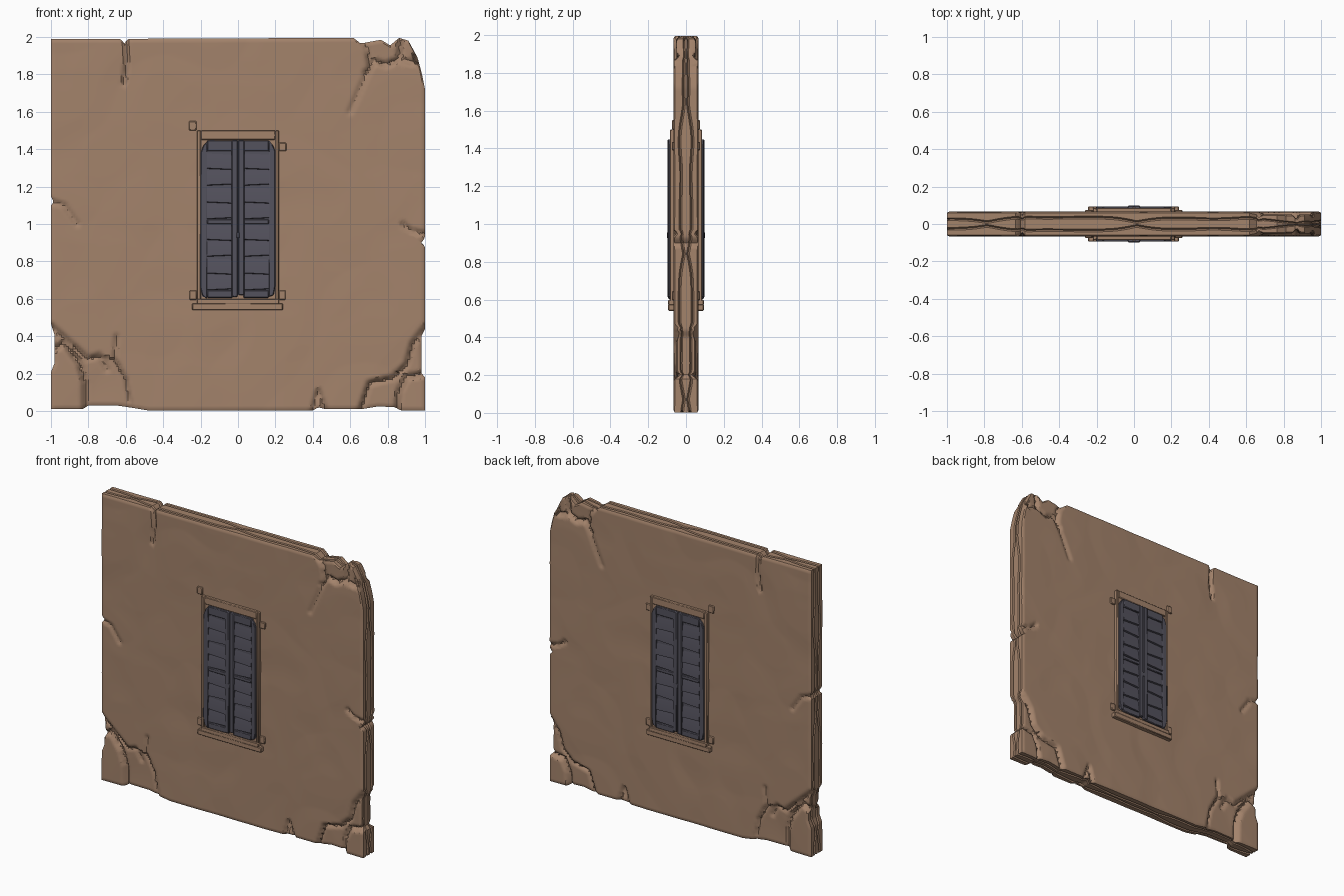
import bpy, bmesh, math
from mathutils import Vector, noise
from mathutils.geometry import intersect_point_line

if "Cube" in bpy.data.objects:
    bpy.data.objects.remove(bpy.data.objects["Cube"])


def material(name, rgb):
    m = bpy.data.materials.new(name)
    m.diffuse_color = (*rgb, 1)
    m.use_nodes = True
    m.node_tree.nodes["Principled BSDF"].inputs["Base Color"].default_value = m.diffuse_color
    return m


PLASTER = material("tan plaster", (0.37, 0.228, 0.148))
SHUTTER = material("slate grey wood", (0.088, 0.084, 0.11))


def finish(name, bm, mat, angle=35):
    bmesh.ops.recalc_face_normals(bm, faces=bm.faces)
    me = bpy.data.meshes.new(name)
    bm.to_mesh(me)
    bm.free()
    me.materials.append(mat)
    for p in me.polygons:
        p.use_smooth = True
    me.set_sharp_from_angle(angle=math.radians(angle))
    ob = bpy.data.objects.new(name, me)
    bpy.context.collection.objects.link(ob)
    return ob


def lerp_table(table, t):
    for (a, va), (b, vb) in zip(table, table[1:]):
        if t <= b:
            return va + (vb - va) * max(0, t - a) / (b - a)
    return table[-1][1]


# ---- wall silhouette: broken edges ----
TOP = [(-1, 1.99), (-.62, 1.99), (-.6, 1.965), (-.58, 1.99), (.65, 1.995), (.69, 1.965),
       (.8, 1.985), (.85, 1.955), (.9, 1.995), (.95, 1.98), (1, 1.89)]
BOTTOM = [(-1, .01), (-.83, .01), (-.8, .03), (-.65, .03), (-.55, .015), (-.48, .003),
          (.4, .003), (.43, .02), (.47, .01), (.66, .01), (.75, .025), (.84, .02), (.87, .003), (1, .003)]
LEFT = [(0, -1), (.2, -1), (.25, -.98), (.4, -.98), (.46, -1), (1.1, -1), (1.12, -.985), (1.15, -1), (2, -1)]
RIGHT = [(0, 1), (.19, 1), (.21, .98), (.42, .98), (.46, 1), (.93, 1), (.95, .98), (.98, 1),
         (1.82, 1), (1.9, .985), (2, .96)]

# ---- cracks on the face: points, half width, depth ----
CRACKS = [
    ([(-.6, 2), (-.595, 1.87), (-.61, 1.75)], .018, .018),
    ([(.64, 2), (.69, 1.93), (.7, 1.82), (.66, 1.74), (.6, 1.6)], .022, .012),
    ([(.68, 1.8), (.73, 1.87), (.79, 1.85), (.86, 1.88), (.87, 2)], .02, .025),
    ([(.86, 1.88), (.93, 1.86), (.97, 1.93)], .02, .02),
    ([(-1, 1.12), (-.93, 1.1), (-.86, 1.0)], .02, .014),
    ([(-1, .46), (-.93, .4), (-.8, .28), (-.74, .3), (-.7, .22)], .02, .015),
    ([(-.99, .33), (-.93, .36), (-.85, .25), (-.82, .15), (-.82, 0)], .022, .025),
    ([(-.65, .4), (-.66, .28), (-.6, .17), (-.57, .03)], .018, .014),
    ([(1, .45), (.93, .36), (.9, .25), (.83, .18), (.7, .15), (.65, 0)], .02, .018),
    ([(1, .2), (.9, .18), (.86, .1), (.85, 0)], .022, .025),
    ([(.4, 0), (.43, .11), (.47, 0)], .018, .02),
    ([(1, .95), (.93, .96), (.88, 1.0)], .018, .018),
]
# ---- areas where the plaster has fallen away ----
PATCHES = [
    [(-1, .46), (-.93, .4), (-.8, .28), (-.74, .3), (-.66, .28), (-.6, .17), (-.57, 0),
     (-.82, 0), (-.82, .15), (-.85, .25), (-.93, .36), (-1, .3)],
    [(1.01, .45), (.93, .36), (.9, .25), (.83, .18), (.7, .15), (.65, 0), (.85, 0), (.86, .1), (.9, .18), (1.01, .2)],
    [(.64, 2), (.69, 1.93), (.7, 1.84), (.73, 1.87), (.79, 1.85), (.86, 1.88), (.93, 1.86), (1.01, 1.9), (1.01, 2)],
]


def inside(poly, x, z):
    hit = False
    for (ax, az), (bx, bz) in zip(poly, poly[1:] + poly[:1]):
        if (az > z) != (bz > z) and x < (bx - ax) * (z - az) / (bz - az) + ax:
            hit = not hit
    return hit


def seg_dist(p, a, b):
    q, t = intersect_point_line(p, Vector(a), Vector(b))
    q = Vector(a) if t < 0 else Vector(b) if t > 1 else Vector(q[:2])
    return (p - q).length


def depth(x, z):
    p = Vector((x, z))
    n = abs(noise.noise(Vector((x * 2.3, z * 2.0, 4.2))))
    d = .007 * max(0, .3 - n) + .004 * max(0, noise.noise(Vector((x * 4, z * 4, 9))))
    d += sum(.013 for poly in PATCHES if inside(poly, x, z))
    cut = 0
    for pts, w, dep in CRACKS:
        if not (min(q[0] for q in pts) - w < x < max(q[0] for q in pts) + w
                and min(q[1] for q in pts) - w < z < max(q[1] for q in pts) + w):
            continue
        m = min(seg_dist(p, a, b) for a, b in zip(pts, pts[1:]))
        cut = max(cut, dep * (1 - m / w))
    return d + cut


# ---- wall: two weathered faces joined by grooved edges ----
N, HALF = 160, .067
bm = bmesh.new()
front, back = {}, {}
for i in range(N + 1):
    for j in range(N + 1):
        x, z = -1 + 2 * i / N, 2 * j / N
        xl, xr = lerp_table(LEFT, z), lerp_table(RIGHT, z)
        zb, zt = lerp_table(BOTTOM, x), lerp_table(TOP, x)
        px, pz = xl + (xr - xl) * i / N, zb + (zt - zb) * j / N
        d = depth(px, pz) + (.007 if i in (0, N) or j in (0, N) else 0)
        front[i, j] = bm.verts.new((px, -HALF + d, pz))
        back[i, j] = bm.verts.new((px, HALF - d, pz))
for grid in (front, back):
    for i in range(N):
        for j in range(N):
            bm.faces.new([grid[k] for k in ((i, j), (i + 1, j), (i + 1, j + 1), (i, j + 1))])
border = ([(i, 0) for i in range(N)] + [(N, j) for j in range(N)]
          + [(i, N) for i in range(N, 0, -1)] + [(0, j) for j in range(N, 0, -1)])
columns = []
for k, key in enumerate(border):
    a = front[key]
    g = .17 + .4 * abs(math.sin(k * .04 + .6 * math.sin(k * .11)))
    col = [a]
    inx = .014 * ((key[0] == 0) - (key[0] == N))
    inz = .014 * ((key[1] == 0) - (key[1] == N))
    for t, s in ((-g - .13, 0), (-g, 1), (-g + .13, 0), (g - .13, 0), (g, 1), (g + .13, 0)):
        col.append(bm.verts.new((a.co.x + inx * s, -a.co.y * t, a.co.z + inz * s)))
    columns.append(col + [back[key]])
for c, n in zip(columns, columns[1:] + columns[:1]):
    for r in range(len(c) - 1):
        bm.faces.new((c[r], n[r], n[r + 1], c[r + 1]))
finish("weathered_wall", bm, PLASTER)


# ---- helper: x-z outlines extruded outward, on front and back alike ----
def plates(name, outlines, y0, y1, mat, bevel=.004):
    bm = bmesh.new()
    for side in (-1, 1):
        for pts in outlines:
            lo = [bm.verts.new((x, side * y0, z)) for x, z in pts]
            hi = [bm.verts.new((x, side * y1, z)) for x, z in pts]
            bm.faces.new(lo)
            bm.faces.new(hi)
            for k in range(len(pts)):
                m = (k + 1) % len(pts)
                bm.faces.new((lo[k], lo[m], hi[m], hi[k]))
    ob = finish(name, bm, mat)
    if bevel:
        b = ob.modifiers.new("worn edges", 'BEVEL')
        b.width, b.segments = bevel, 1
    return ob


def rect(x0, x1, z0, z1):
    return [(x0, z0), (x1, z0), (x1, z1), (x0, z1)]


# window surround, sill and corner lugs
plates("window_surround", [rect(-.22, -.198, .58, 1.5), rect(.2, .218, .58, 1.5),
                           rect(-.198, .2, 1.45, 1.5)], .05, .086, PLASTER)
plates("window_backing", [rect(-.2, .2, .58, 1.46)], .05, .079, PLASTER, 0)
plates("window_sill", [rect(-.245, .24, .54, .575), rect(-.22, .22, .57, .6)], .05, .094, PLASTER)
plates("corner_lugs", [rect(-.262, -.222, 1.5, 1.55), rect(.218, .258, 1.39, 1.435),
                       rect(-.26, -.22, .595, .645), rect(.218, .255, .595, .645)], .05, .075, PLASTER)

# shutters: clipped backing panel, stiles, rails and a meeting post
plates("shutter_panel", [[(-.2, .66), (-.19, .61), (-.04, .605), (0, .62), (.15, .61), (.195, .63), (.2, .68),
                          (.198, 1.39), (.17, 1.445), (-.15, 1.448), (-.19, 1.41)]], .06, .083, SHUTTER, 0)
plates("shutter_stiles", [
    [(-.165, .6), (-.192, .62), (-.203, .67), (-.2, 1.38), (-.185, 1.42), (-.165, 1.44)],
    [(.165, .61), (.19, .62), (.2, .67), (.2, 1.39), (.187, 1.42), (.165, 1.445)]], .06, .094, SHUTTER)
plates("shutter_rails", [r for a, b in ((-.165, -.03), (.03, .165)) for r in (
    rect(a, b, 1.39, 1.447), rect(a, b, 1.0, 1.025), rect(a, b, .605, .645))], .06, .094, SHUTTER)
plates("meeting_post", [rect(-.034, -.002, .61, 1.448), rect(.002, .034, .62, 1.448)], .06, .098, SHUTTER)
plates("latch", [rect(-.008, .008, .925, .955)], .09, .1, SHUTTER, .002)

# tilted louvre slats
bm = bmesh.new()
for side in (-1, 1):
    for x0, x1 in ((-.165, -.034), (.034, .165)):
        for base in (.645, 1.025):
            for k in range(4):
                z0 = base + k * .09
                prof = [(.08, z0), (.094, z0 + .004), (.094, z0 + .014), (.082, z0 + .088)]
                a = [bm.verts.new((x0, side * y, z)) for y, z in prof]
                b = [bm.verts.new((x1, side * y, z + .006 * (-1) ** k)) for y, z in prof]
                bm.faces.new(a)
                bm.faces.new(b)
                for q in range(4):
                    m = (q + 1) % 4
                    bm.faces.new((a[q], a[m], b[m], b[q]))
finish("louvre_slats", bm, SHUTTER)
